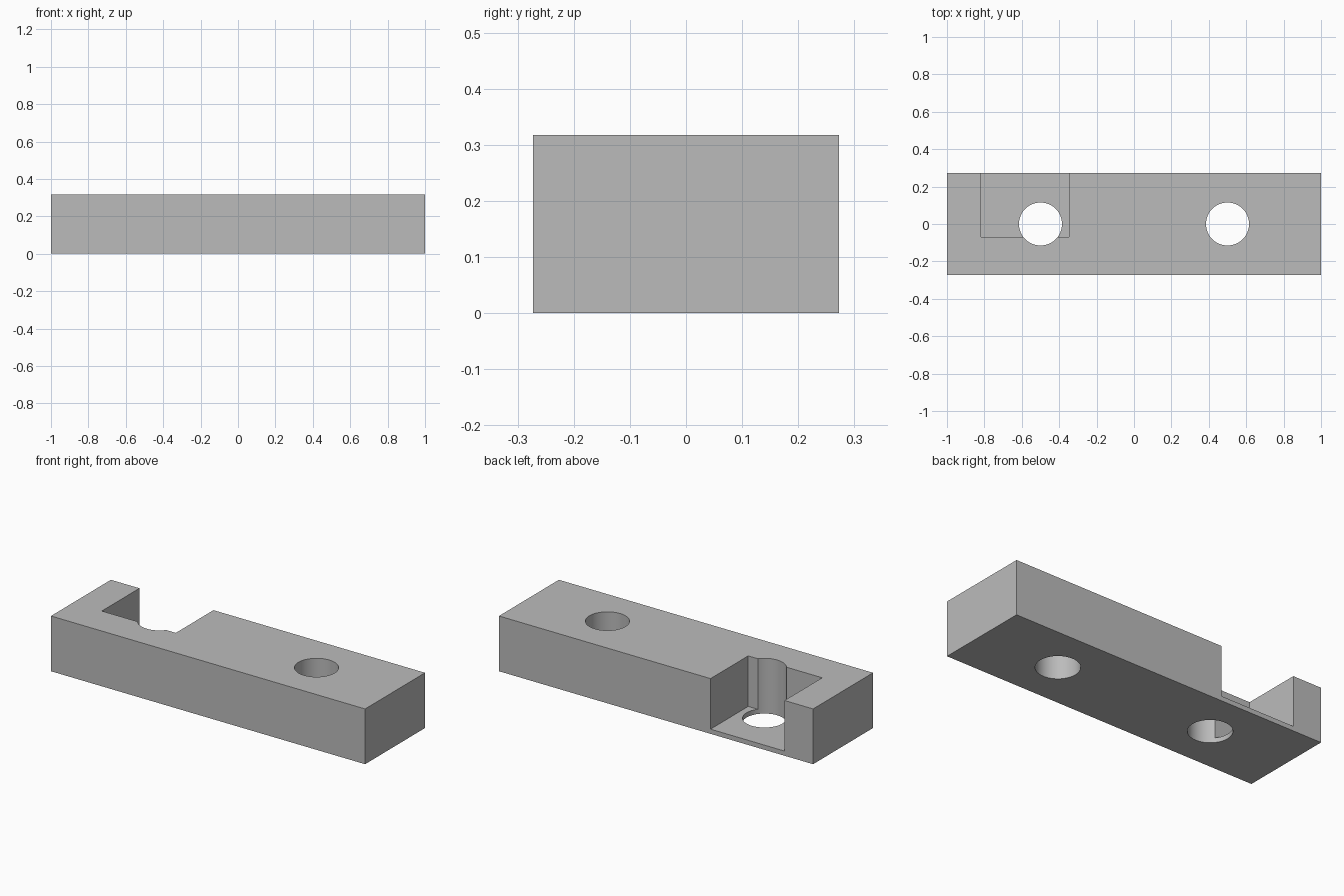
import bpy
import math

default_cube = bpy.data.objects.get("Cube")
if default_cube:
    bpy.data.objects.remove(default_cube, do_unlink=True)

LENGTH, WIDTH, HEIGHT = 2.0, 0.545, 0.318
HOLE_RADIUS, HOLE_X = 0.115, 0.5
FLOOR = 0.027

grey = bpy.data.materials.new("plain_grey")
grey.use_nodes = True
colour = (0.5, 0.5, 0.5, 1)
grey.diffuse_color = colour
grey.node_tree.nodes["Principled BSDF"].inputs["Base Color"].default_value = colour


def box(name, low, high):
    """Axis-aligned box between two corners."""
    centre = [(a + b) / 2 for a, b in zip(low, high)]
    bpy.ops.mesh.primitive_cube_add(size=1, location=centre)
    obj = bpy.context.object
    obj.name = name
    obj.scale = [b - a for a, b in zip(low, high)]
    bpy.ops.object.transform_apply(location=True, rotation=False, scale=True)
    obj.data.materials.append(grey)
    return obj


def hole_cutter(name, x):
    """Vertical cylinder that passes right through the bar."""
    bpy.ops.mesh.primitive_cylinder_add(
        vertices=64, radius=HOLE_RADIUS, depth=1, location=(x, 0, HEIGHT / 2))
    obj = bpy.context.object
    obj.name = name
    obj.data.materials.append(grey)
    return obj


# Solid bar
bar = box("mounting_bar", (-LENGTH / 2, -WIDTH / 2, 0), (LENGTH / 2, WIDTH / 2, HEIGHT))

# Pocket open to the top and back, plus two through holes
cutters = [
    box("pocket_cutter", (-0.818, -0.07, FLOOR), (-0.347, WIDTH, HEIGHT * 2)),
    hole_cutter("right_hole_cutter", -HOLE_X),
    hole_cutter("left_hole_cutter", HOLE_X),
]

bpy.ops.object.select_all(action='DESELECT')
bar.select_set(True)
bpy.context.view_layer.objects.active = bar
for cutter in cutters:
    cut = bar.modifiers.new(cutter.name, 'BOOLEAN')
    cut.operation = 'DIFFERENCE'
    cut.solver = 'EXACT'
    cut.object = cutter
    bpy.ops.object.modifier_apply(modifier=cut.name)
    bpy.data.objects.remove(cutter, do_unlink=True)

# Round hole walls, crisp edges elsewhere
bpy.ops.object.shade_smooth_by_angle(angle=math.radians(30))
